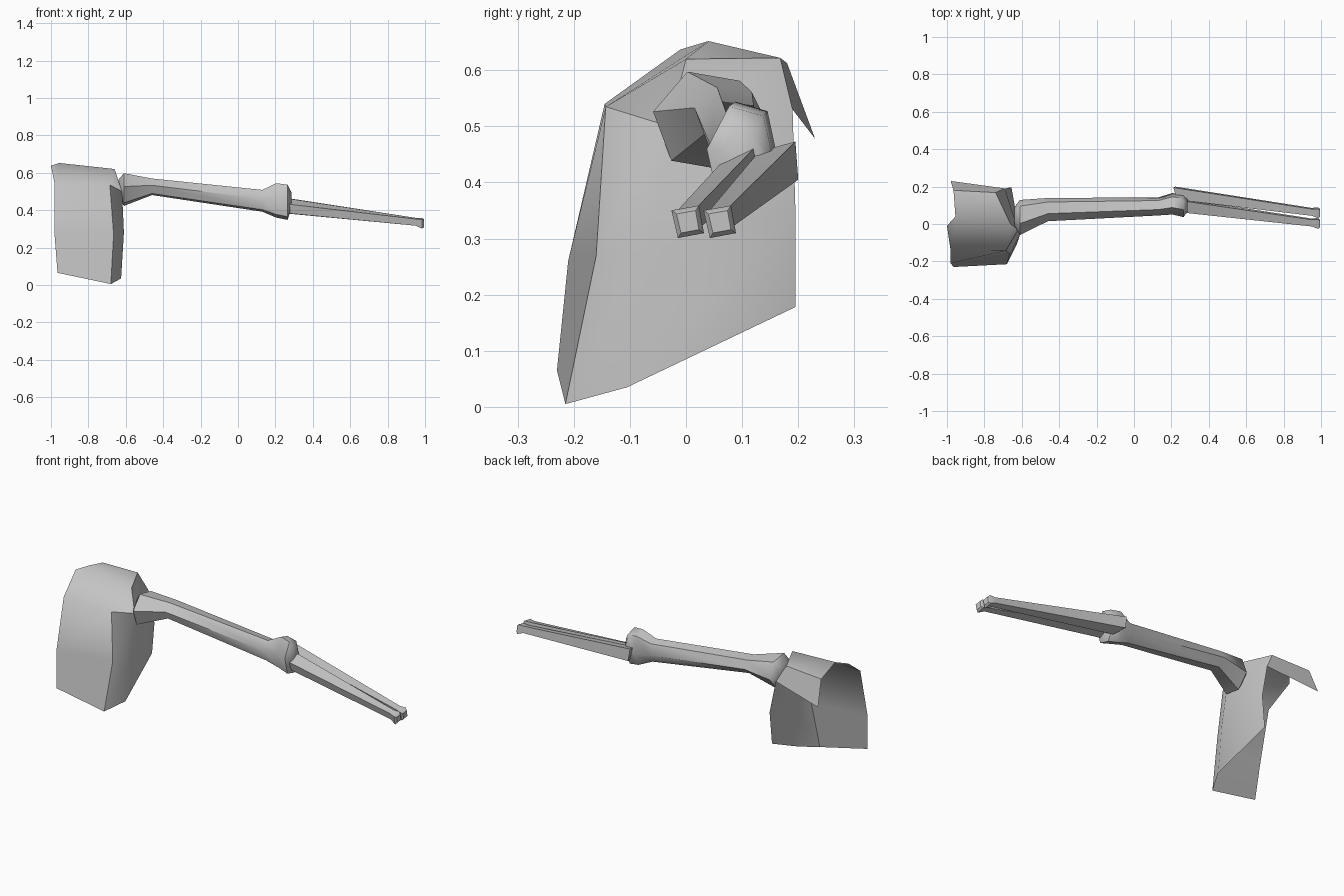
import bpy, bmesh, math

if "Cube" in bpy.data.objects:
    bpy.data.objects.remove(bpy.data.objects["Cube"], do_unlink=True)

grey = bpy.data.materials.new("bone grey")
grey.use_nodes = True
COL = (0.55, 0.55, 0.55, 1)
grey.diffuse_color = COL
grey.node_tree.nodes["Principled BSDF"].inputs["Base Color"].default_value = COL


def finish(name, bm, angle, fix_normals=True):
    if fix_normals:
        bmesh.ops.recalc_face_normals(bm, faces=bm.faces)
    me = bpy.data.meshes.new(name)
    bm.to_mesh(me)
    bm.free()
    me.materials.append(grey)
    ob = bpy.data.objects.new(name, me)
    bpy.context.collection.objects.link(ob)
    bpy.ops.object.select_all(action='DESELECT')
    ob.select_set(True)
    bpy.context.view_layer.objects.active = ob
    bpy.ops.object.shade_smooth_by_angle(angle=math.radians(angle))
    return ob


def bone(name, rings, sides=6, phase=50):
    """Loft along x; each ring is (x, y, z, y radius, z radius)."""
    bm = bmesh.new()
    loops = []
    for x, y, z, ry, rz in rings:
        loop = []
        for i in range(sides):
            a = math.radians(phase) + 2 * math.pi * i / sides
            loop.append(bm.verts.new((x, y + ry * math.cos(a), z + rz * math.sin(a))))
        loops.append(loop)
    for a, b in zip(loops, loops[1:]):
        for i in range(sides):
            j = (i + 1) % sides
            bm.faces.new((a[i], a[j], b[j], b[i]))
    bm.faces.new(loops[0])
    bm.faces.new(loops[-1])
    return finish(name, bm, 50)


# Half rib cage: an open shell, columns run from breastbone round to the back
bm = bmesh.new()
columns = [
    [(-.965, -.23, .065), (-.98, -.21, .26), (-.98, -.145, .54)],
    [(-.68, -.215, .005), (-.665, -.16, .27), (-.685, -.143, .535)],
    [(-.625, -.105, .035), (-.61, -.06, .28), (-.62, -.03, .50)],
    [(-.67, .195, .178), (-.655, .195, .35), (-.69, .19, .53)],
]
grid = [[bm.verts.new(p) for p in col] for col in columns]
for a, b in zip(grid, grid[1:]):
    for i in range(2):
        bm.faces.new((a[i], b[i], b[i + 1], a[i + 1]))
# Shoulder top and the flap hanging at the back
neck, crest, side_top, back_top, back_mid, flap_tip = [bm.verts.new(p) for p in (
    (-1, -.01, .637), (-.955, .04, .652), (-.66, .0, .62),
    (-.74, .168, .622), (-.965, .18, .613), (-.98, .23, .478))]
front_mid, front_corner, side, back = [col[2] for col in grid]
for f in ((front_mid, front_corner, crest, neck),
          (front_corner, side, side_top, crest),
          (side, back, back_top, side_top),
          (crest, side_top, back_top, back_mid),
          (back_mid, back_top, back, flap_tip)):
    bm.faces.new(f)
finish("rib_cage_half", bm, 50)

# Upper arm with the rounded shoulder head and the wide elbow
bone("upper_arm", [
    (-.64, .04, .515, .05, .05),
    (-.61, .035, .51, .095, .093),
    (-.46, .077, .525, .063, .047),
    (.13, .094, .45, .049, .062),
    (.205, .108, .452, .058, .098),
    (.265, .098, .442, .062, .100),
    (.285, .10, .45, .035, .05),
])


def forearm_bone(name, start, section, tip_y):
    """Slanted four-sided start section tapering to a small flared wrist."""
    bm = bmesh.new()
    square = ((-1, .7), (.7, 1), (1, -.7), (-.6, -1))
    loops = [[bm.verts.new((x, y, z)) for x, y, z in section]]
    for x, y, z, r in ((.95, tip_y + .005, .338, .021), (.985, tip_y, .33, .029), (.995, tip_y, .33, .02)):
        loops.append([bm.verts.new((x, y + r * u, z + r * v)) for u, v in square])
    for a, b in zip(loops, loops[1:]):
        for i in range(4):
            j = (i + 1) % 4
            bm.faces.new((a[i], a[j], b[j], b[i]))
    bm.faces.new(loops[0])
    bm.faces.new(loops[-1])
    return finish(name, bm, 50)


# Two slender forearm bones
forearm_bone("forearm_front", .27,
             ((.27, .06, .432), (.27, .122, .462), (.28, .132, .405), (.28, .075, .382)), .003)
forearm_bone("forearm_back", .21,
             ((.23, .13, .455), (.21, .195, .473), (.22, .2, .405), (.25, .14, .383)), .06)
